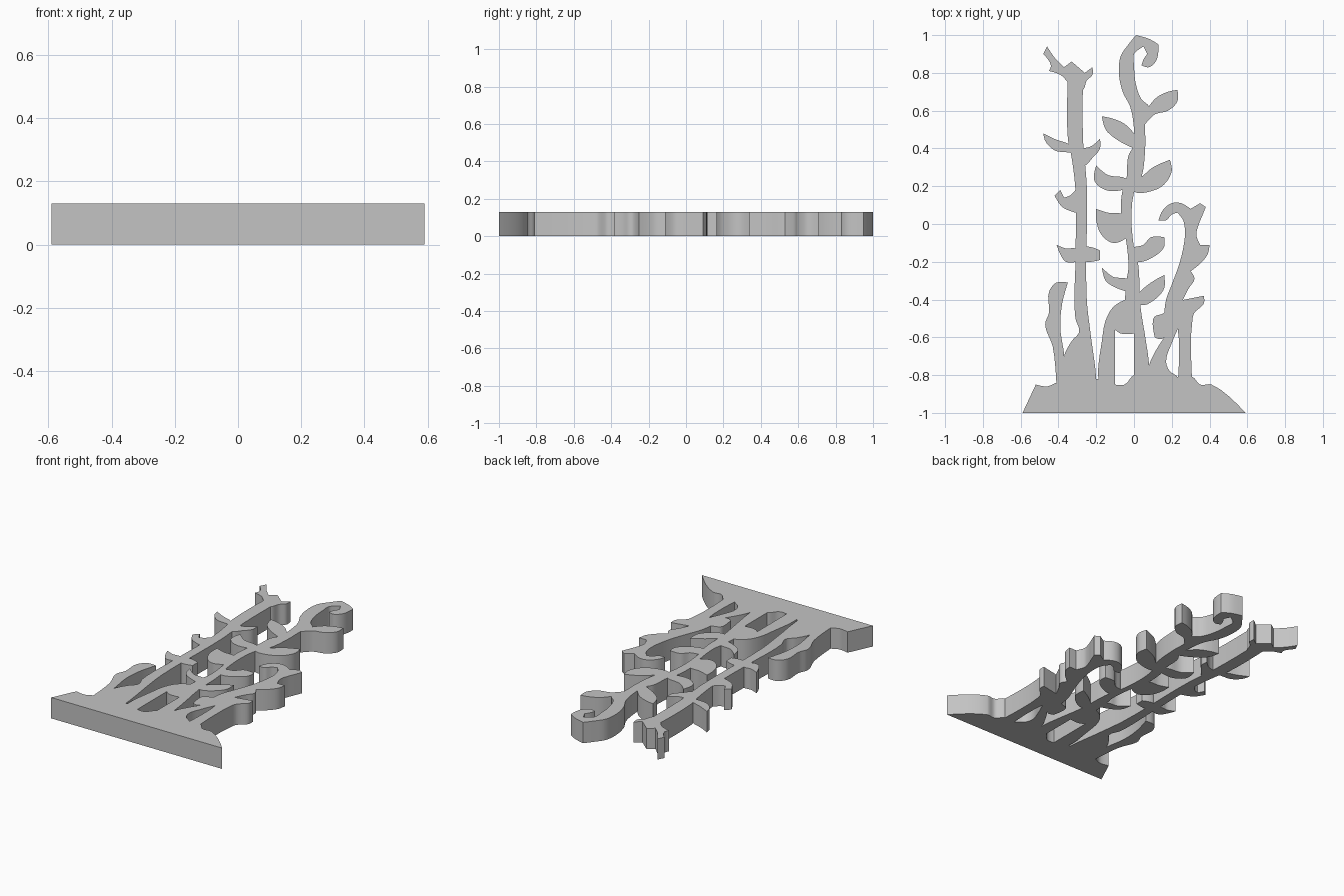
import bpy
import bmesh
from collections import defaultdict
from mathutils import Vector
from mathutils.geometry import delaunay_2d_cdt, area_tri

UNIT = 0.01          # outlines are drawn in hundredths
THICKNESS = 0.13
STEPS = 5            # curve segments between two outline points
CORNER = 1.05        # outline turns sharper than this stay crisp (radians)

old_cube = bpy.data.objects.get("Cube")
if old_cube:
    bpy.data.objects.remove(old_cube, do_unlink=True)

grey = bpy.data.materials.new("plain_grey")
grey.use_nodes = True
grey_colour = (0.55, 0.55, 0.55, 1)
grey.diffuse_color = grey_colour
for node in grey.node_tree.nodes:
    if node.type == 'BSDF_PRINCIPLED':
        node.inputs["Base Color"].default_value = grey_colour

parts = defaultdict(list)


def smooth_outline(points):
    """Round a closed outline, leaving its sharp corners sharp."""
    count = len(points)
    tangents = []
    for i, point in enumerate(points):
        before = (point - points[i - 1]).normalized()
        after = (points[(i + 1) % count] - point).normalized()
        sharp = before.angle(after) > CORNER
        tangents.append(Vector((0, 0)) if sharp else (before + after).normalized())
    result = []
    for i, start in enumerate(points):
        j = (i + 1) % count
        end = points[j]
        length = (end - start).length
        straight = not tangents[i].length and not tangents[j].length
        for step in range(1 if straight else STEPS):
            t = step / STEPS
            blend = t * t * (3 - 2 * t)
            leave = t * (1 - t) ** 2 * length
            arrive = t * t * (1 - t) * length
            result.append(start.lerp(end, blend) + tangents[i] * leave - tangents[j] * arrive)
    return result


def shape(part, *points):
    """Add one outline to a part, turned counter-clockwise."""
    outline = smooth_outline([Vector(p) * UNIT for p in points])
    area = sum(a.cross(b) for a, b in zip(outline, outline[1:] + outline[:1]))
    parts[part].append(outline if area > 0 else outline[::-1])


def build(name, outlines):
    """Merge the outlines of a part into one flat sheet and thicken it."""
    points, loops = [], []
    for outline in outlines:
        loops.append(list(range(len(points), len(points) + len(outline))))
        points += outline
    merged = delaunay_2d_cdt(points, [], loops, 0, 1e-5)
    coords, triangles, sources = merged[0], merged[2], merged[5]

    bm = bmesh.new()
    corners = {}
    for triangle, source in zip(triangles, sources):
        if not source or area_tri(*[coords[i] for i in triangle]) < 1e-9:
            continue
        for i in triangle:
            if i not in corners:
                corners[i] = bm.verts.new((coords[i].x, coords[i].y, 0))
        bm.faces.new([corners[i] for i in triangle])
    raised = bmesh.ops.extrude_face_region(bm, geom=bm.faces[:], use_keep_orig=True)
    top = [item for item in raised["geom"] if isinstance(item, bmesh.types.BMVert)]
    bmesh.ops.translate(bm, verts=top, vec=(0, 0, THICKNESS))
    bmesh.ops.recalc_face_normals(bm, faces=bm.faces[:])

    mesh = bpy.data.meshes.new(name)
    bm.to_mesh(mesh)
    bm.free()
    mesh.materials.append(grey)
    mesh.shade_smooth()
    mesh.set_sharp_from_angle(angle=0.6)
    bpy.context.collection.objects.link(bpy.data.objects.new(name, mesh))


# Sloping ground
shape("ground", (-59, -100), (59, -100), (41, -85), (35, -85), (31, -81), (23, -81),
      (19, -80), (0, -80), (-5, -85), (-10, -85), (-18, -82), (-20, -82), (-41, -84),
      (-46, -86), (-52, -85))

# Left plant: side shoot, stem, forked crown
shape("left_plant", (-41, -86), (-43, -65), (-47, -53), (-45, -47), (-45, -36), (-41, -31),
      (-35, -31), (-38, -42), (-39, -55), (-37, -69), (-36, -86))
shape("left_plant", (-37, -70), (-33, -62), (-29, -57), (-31, -50), (-31, -20), (-31, 18),
      (-33, 35), (-35, 45), (-35, 77), (-27, 77), (-27, 45), (-26, 33), (-25, 20), (-25, -40),
      (-23, -58), (-20, -82), (-20, -86), (-37, -86))
shape("left_plant", (-35, 75), (-39, 79), (-45, 81), (-44, 84), (-48, 90), (-46, 94),
      (-42, 88), (-37, 83), (-33, 86), (-26, 80), (-22, 83), (-22, 79), (-25, 76), (-27, 71),
      (-31, 70))
# Left plant leaves
shape("left_plant", (-48, 48), (-42, 45), (-34, 42), (-30, 38), (-36, 38), (-42, 39), (-47, 44))
shape("left_plant", (-29, 40), (-23, 41), (-18, 45), (-18, 40), (-22, 35), (-26, 31), (-30, 32))
shape("left_plant", (-42, 15), (-39, 18), (-37, 14), (-34, 15), (-31, 18), (-28, 12),
      (-31, 6), (-38, 9))
shape("left_plant", (-41, -11), (-36, -13), (-31, -13), (-28, -17), (-31, -20), (-36, -20),
      (-39, -16))
shape("left_plant", (-28, -14), (-25, -12), (-18, -14), (-18, -19), (-25, -20), (-28, -18))

# Middle plant: arched root and stem with a curled tip
shape("middle_plant", (-18, -86), (-19, -80), (-17, -62), (-15, -51), (-11, -44), (-4, -40),
      (3, -40), (4, -48), (6, -60), (8, -75), (8, -86), (0, -86), (0, -58), (-7, -58),
      (-10, -56), (-10, -86))
shape("middle_plant", (-5, -45), (-4, -30), (-3, -24), (-4, -10), (-6, 0), (-7, 8), (-6, 18),
      (-4, 24), (-3, 36), (0, 42), (0, 50), (-2, 62), (-6, 70), (-8, 80), (-7, 89), (-3, 95),
      (1, 100), (8, 98), (13, 95), (12, 87), (8, 83), (4, 84), (5, 87), (7, 90), (5, 94),
      (2, 92), (0, 90), (0, 84), (1, 74), (4, 66), (8, 62), (6, 54), (6, 42), (4, 25), (0, 17),
      (0, -13), (2, -20), (3, -36), (3, -45))
# Middle plant leaves, from the tip down
shape("middle_plant", (6, 60), (12, 67), (18, 70), (23, 71), (23, 65), (18, 60), (11, 58),
      (6, 53), (3, 57))
shape("middle_plant", (-17, 57), (-12, 56), (-5, 53), (0, 48), (3, 44), (0, 40), (-8, 44),
      (-15, 50))
shape("middle_plant", (4, 25), (10, 30), (19, 34), (20, 28), (16, 21), (11, 18), (0, 17), (-3, 21))
shape("middle_plant", (-20, 31), (-14, 26), (-4, 24), (-1, 20), (-6, 18), (-15, 18), (-21, 23))
shape("middle_plant", (-20, 8), (-14, 6), (-6, 5), (-2, -4), (-5, -8), (-11, -10), (-17, -6),
      (-20, 2))
shape("middle_plant", (-1, -13), (5, -11), (9, -7), (16, -7), (16, -12), (11, -17), (2, -20),
      (-2, -17))
shape("middle_plant", (-17, -23), (-11, -28), (-4, -29), (0, -33), (-3, -36), (-9, -34),
      (-15, -30))
shape("middle_plant", (2, -37), (9, -31), (16, -27), (16, -34), (11, -40), (4, -43), (0, -40))

# Right plant: root, straight post and vine with a split top
shape("right_plant", (8, -86), (8, -75), (11, -68), (16, -60), (14, -61), (11, -60), (10, -51),
      (11, -49), (16, -47), (18, -42), (28, -44), (23, -56), (20, -63), (17, -73), (19, -78),
      (23, -81), (23, -86))
shape("right_plant", (23, -86), (23, -54), (18, -42), (27, -40), (37, -38), (37, -42),
      (32, -47), (31, -50), (31, -86))
shape("right_plant", (13, 2), (15, 7), (20, 11), (25, 11), (30, 8), (35, 11), (38, 9), (36, 4),
      (34, -1), (33, -6), (35, -11), (40, -11), (39, -16), (35, -21), (30, -25), (32, -29),
      (29, -34), (26, -40), (23, -48), (16, -47), (17, -40), (20, -32), (24, -21), (26, -13),
      (27, -5), (26, 2), (23, 6), (20, 5), (17, 2))

for part_name, part_outlines in parts.items():
    build(part_name, part_outlines)
